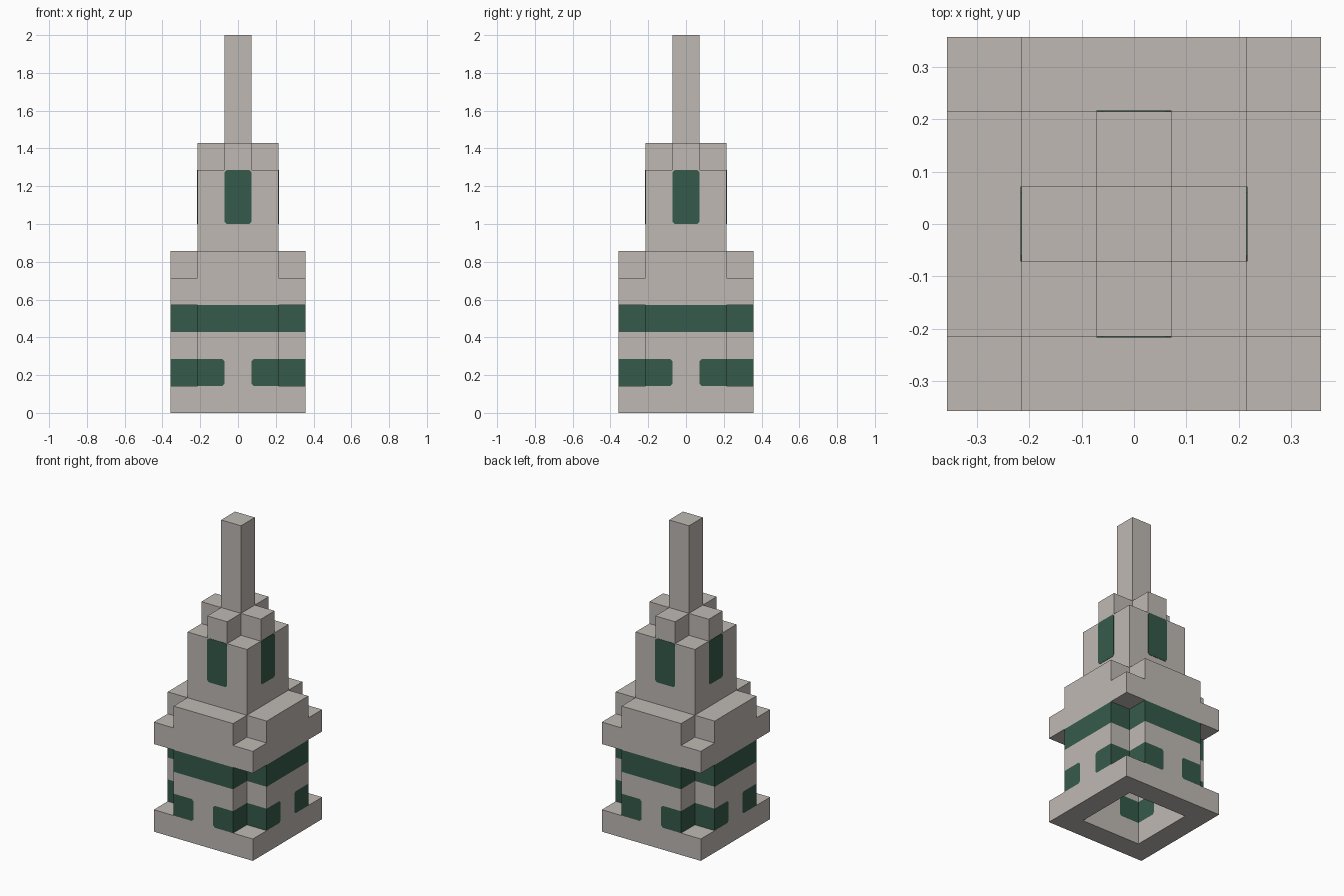
import bpy
import bmesh
from math import pi
from mathutils import Matrix

if "Cube" in bpy.data.objects:
    bpy.data.objects.remove(bpy.data.objects["Cube"], do_unlink=True)

U = 1 / 7      # one block
C = 0.08       # clipped window corner, in blocks


def material(name, rgb):
    m = bpy.data.materials.new(name)
    m.use_nodes = True
    m.diffuse_color = (*rgb, 1)
    bsdf = next(n for n in m.node_tree.nodes if n.type == "BSDF_PRINCIPLED")
    bsdf.inputs["Base Color"].default_value = (*rgb, 1)
    bsdf.inputs["Roughness"].default_value = 0.9
    return m


STONE = material("warm_grey_stone", (0.52, 0.485, 0.456))
GLASS = material("dark_green_glass", (0.036, 0.102, 0.07))


def finish(name, bm, mat):
    bmesh.ops.recalc_face_normals(bm, faces=bm.faces)
    bmesh.ops.scale(bm, vec=(U, U, U), verts=bm.verts)
    mesh = bpy.data.meshes.new(name)
    bm.to_mesh(mesh)
    bm.free()
    mesh.materials.append(mat)
    obj = bpy.data.objects.new(name, mesh)
    bpy.context.collection.objects.link(obj)


def sides(name, profiles, y0, y1, mat, turns=4):
    """Extrude front-facing x-z profiles from y0 to y1, repeated on each side."""
    bm = bmesh.new()
    for k in range(turns):
        spin = Matrix.Rotation(k * pi / 2, 3, "Z")
        for profile in profiles:
            verts = [bm.verts.new((x, y0, z)) for x, z in profile]
            face = bm.faces.new(verts)
            geom = bmesh.ops.extrude_face_region(bm, geom=[face], use_keep_orig=True)["geom"]
            moved = [g for g in geom if isinstance(g, bmesh.types.BMVert)]
            bmesh.ops.translate(bm, vec=(0, y1 - y0, 0), verts=moved)
            bmesh.ops.rotate(bm, cent=(0, 0, 0), matrix=spin, verts=verts + moved)
    finish(name, bm, mat)


def frame(name, outer, inner, z0, z1, mat):
    """Square ring with an open middle."""
    bm = bmesh.new()
    loops = []
    for r, z in ((outer, z0), (outer, z1), (inner, z1), (inner, z0)):
        loops.append([bm.verts.new((sx * r, sy * r, z))
                      for sx, sy in ((-1, -1), (1, -1), (1, 1), (-1, 1))])
    for i in range(4):
        a, b = loops[i], loops[(i + 1) % 4]
        for j in range(4):
            n = (j + 1) % 4
            bm.faces.new((a[j], a[n], b[n], b[j]))
    finish(name, bm, mat)


def rect(x0, x1, z0, z1):
    return [(x0, z0), (x1, z0), (x1, z1), (x0, z1)]


def mirrored(profile):
    return [(-x, z) for x, z in profile]


# Base plinth
frame("base_plinth", 2.5, 1.5, 0, 1, STONE)

# Lower storey: green corner windows fitted around a grey pier on each side
W = 0.5
window = [(W + C, 1), (1.5, 1), (1.5, 2), (W + C, 2), (W, 2 - C), (W, 1 + C)]
pier = [(-W - C, 1), (W + C, 1), (W, 1 + C), (W, 2 - C),
        (W + C, 2), (-W - C, 2), (-W, 2 - C), (-W, 1 + C)]
sides("corner_windows", [window, mirrored(window)], -2.5, -1.5, GLASS)
sides("window_piers", [pier], -2.5, -1.5, STONE)

# Plain wall course and green band above the windows
sides("wall_course", [rect(-1.5, 1.5, 2, 3)], -2.5, -1.5, STONE)
sides("green_band", [rect(-1.5, 1.5, 3, 4)], -2.5, -1.5, GLASS)

# Cornice and stepped parapet
frame("cornice", 2.5, 1.5, 4, 5, STONE)
sides("parapet", [rect(-1.5, 1.5, 5, 6)], -2.5, -1.5, STONE)

# Tower with a tall clipped window on each side
frame("tower", 1.5, 0.5, 6, 9, STONE)
tall = [(W - C, 7), (W, 7 + C), (W, 9 - C), (W - C, 9)]
tall += mirrored(tall)[::-1]
sides("tower_windows", [tall], -1.515, -1.5, GLASS)

# Crown blocks and spire
sides("crown_blocks", [rect(-0.5, 0.5, 9, 10)], -1.5, -0.5, STONE)
sides("spire", [rect(-0.5, 0.5, 10, 14)], -0.5, 0.5, STONE, turns=1)
